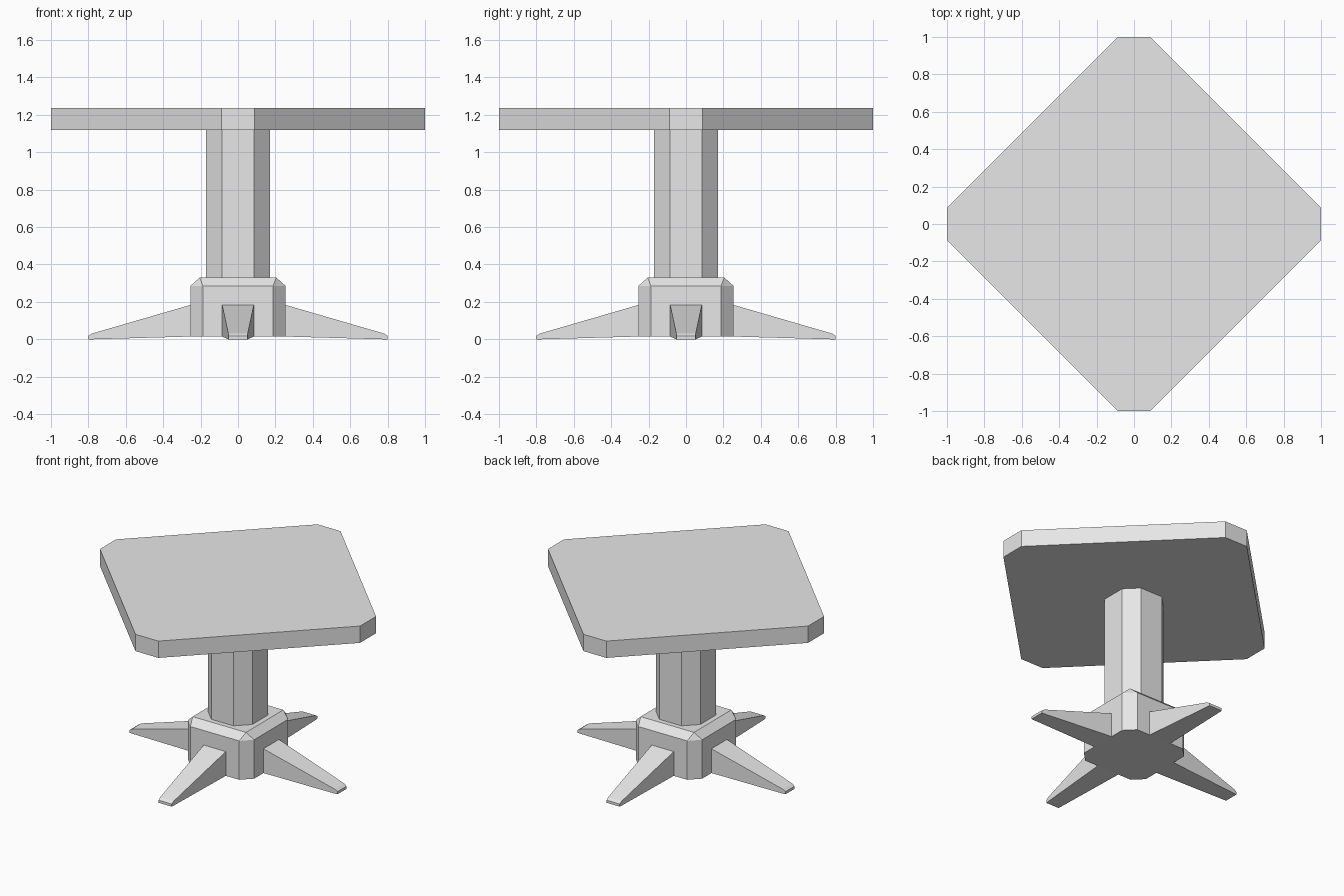
import bpy
import bmesh
from math import pi
from mathutils import Matrix

cube = bpy.data.objects.get("Cube")
if cube:
    bpy.data.objects.remove(cube, do_unlink=True)

GREY = (0.8, 0.8, 0.8, 1.0)
grey = bpy.data.materials.new("plain_grey")
grey.use_nodes = True
grey.diffuse_color = GREY
grey.node_tree.nodes["Principled BSDF"].inputs["Base Color"].default_value = GREY


def octagon(half, flat, z):
    """Chamfered square ring: half size, half width of the straight side, height."""
    a, b = half, flat
    return [(x, y, z) for x, y in ((b, -a), (a, -b), (a, b), (b, a),
                                   (-b, a), (-a, b), (-a, -b), (-b, -a))]


def loft(name, rings, turn=0.0):
    """Skin equal-length rings into a closed flat-shaded solid."""
    bm = bmesh.new()
    loops = [[bm.verts.new(p) for p in ring] for ring in rings]
    n = len(loops[0])
    bm.faces.new(loops[0])
    bm.faces.new(loops[-1])
    for low, high in zip(loops, loops[1:]):
        for i in range(n):
            j = (i + 1) % n
            bm.faces.new((low[i], low[j], high[j], high[i]))
    # Chamfers that close to a point leave doubled vertices
    bmesh.ops.remove_doubles(bm, verts=bm.verts, dist=0.0001)
    bmesh.ops.recalc_face_normals(bm, faces=bm.faces)
    bm.transform(Matrix.Rotation(turn, 4, "Z"))
    mesh = bpy.data.meshes.new(name)
    bm.to_mesh(mesh)
    bm.free()
    mesh.materials.append(grey)
    obj = bpy.data.objects.new(name, mesh)
    bpy.context.collection.objects.link(obj)
    return obj


# Table top, column and bevelled hub
loft("table_top", [octagon(1.0, 0.088, 1.12), octagon(1.0, 0.088, 1.237)])
loft("column", [octagon(0.17, 0.086, 0.33), octagon(0.17, 0.086, 1.12)])
loft("hub", [octagon(0.255, 0.187, 0.015), octagon(0.255, 0.187, 0.285),
             octagon(0.205, 0.205, 0.33)])


def leg_section(reach, width, bottom, top):
    return [(-width, -reach, bottom), (width, -reach, bottom),
            (width, -reach, top), (-width, -reach, top)]


# Four tapering feet
for i, side in enumerate(("front", "left", "back", "right")):
    loft(side + "_foot", [leg_section(0.25, 0.085, 0.015, 0.185),
                          leg_section(0.78, 0.052, 0.0, 0.031),
                          leg_section(0.8, 0.05, 0.0, 0.018)], i * pi / 2)
